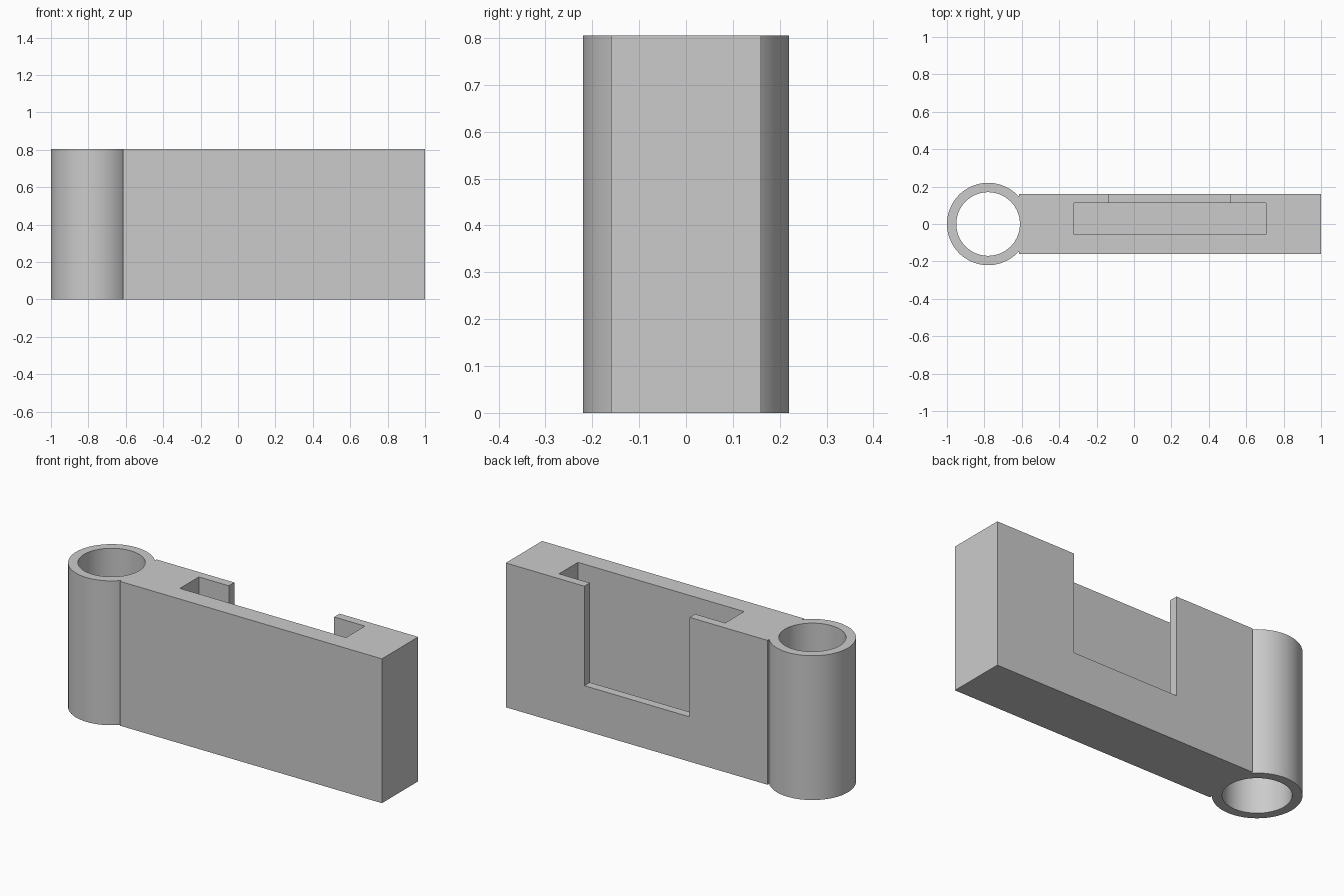
import bpy
import math

cube = bpy.data.objects.get("Cube")
if cube:
    bpy.data.objects.remove(cube, do_unlink=True)

HEIGHT = 0.805
TUBE_X, TUBE_R, BORE_R = -0.78, 0.22, 0.17

grey = bpy.data.materials.new("plain grey")
grey.use_nodes = True
grey.diffuse_color = (0.6, 0.6, 0.6, 1)
grey.node_tree.nodes["Principled BSDF"].inputs["Base Color"].default_value = (0.6, 0.6, 0.6, 1)


def box(name, x, y, z):
    """Box from (min, max) pairs."""
    spans = (x, y, z)
    bpy.ops.mesh.primitive_cube_add(size=1, location=[(a + b) / 2 for a, b in spans])
    obj = bpy.context.object
    obj.name = name
    obj.scale = [b - a for a, b in spans]
    bpy.ops.object.transform_apply(location=True, rotation=False, scale=True)
    obj.data.materials.append(grey)
    return obj


def cylinder(name, radius, z0, z1):
    bpy.ops.mesh.primitive_cylinder_add(vertices=96, radius=radius, depth=z1 - z0,
                                        location=(TUBE_X, 0, (z0 + z1) / 2))
    obj = bpy.context.object
    obj.name = name
    bpy.ops.object.transform_apply(location=True, rotation=False, scale=True)
    obj.data.materials.append(grey)
    return obj


def combine(target, tool, operation):
    """Apply a boolean and discard the tool."""
    mod = target.modifiers.new(operation.lower(), 'BOOLEAN')
    mod.operation = operation
    mod.solver = 'EXACT'
    mod.object = tool
    bpy.context.view_layer.objects.active = target
    bpy.ops.object.modifier_apply(modifier=mod.name)
    bpy.data.objects.remove(tool, do_unlink=True)


# Plate, with a narrow neck that runs into the tube wall
body = box("hinge_block", (-0.615, 1.0), (-0.16, 0.16), (0, HEIGHT))
combine(body, cylinder("tube", TUBE_R, 0, HEIGHT), 'UNION')

# Bore through the tube
combine(body, cylinder("bore_cutter", BORE_R, -0.1, HEIGHT + 0.1), 'DIFFERENCE')

# Pocket open at the top
combine(body, box("pocket_cutter", (-0.32, 0.705), (-0.055, 0.112), (0.06, HEIGHT + 0.1)),
        'DIFFERENCE')

# Window through the back wall into the pocket
combine(body, box("window_cutter", (-0.135, 0.515), (0.05, 0.3), (0.25, HEIGHT + 0.1)),
        'DIFFERENCE')

# Smooth round walls, crisp edges elsewhere
bpy.ops.object.select_all(action='DESELECT')
body.select_set(True)
bpy.context.view_layer.objects.active = body
bpy.ops.object.shade_smooth_by_angle(angle=math.radians(25))
